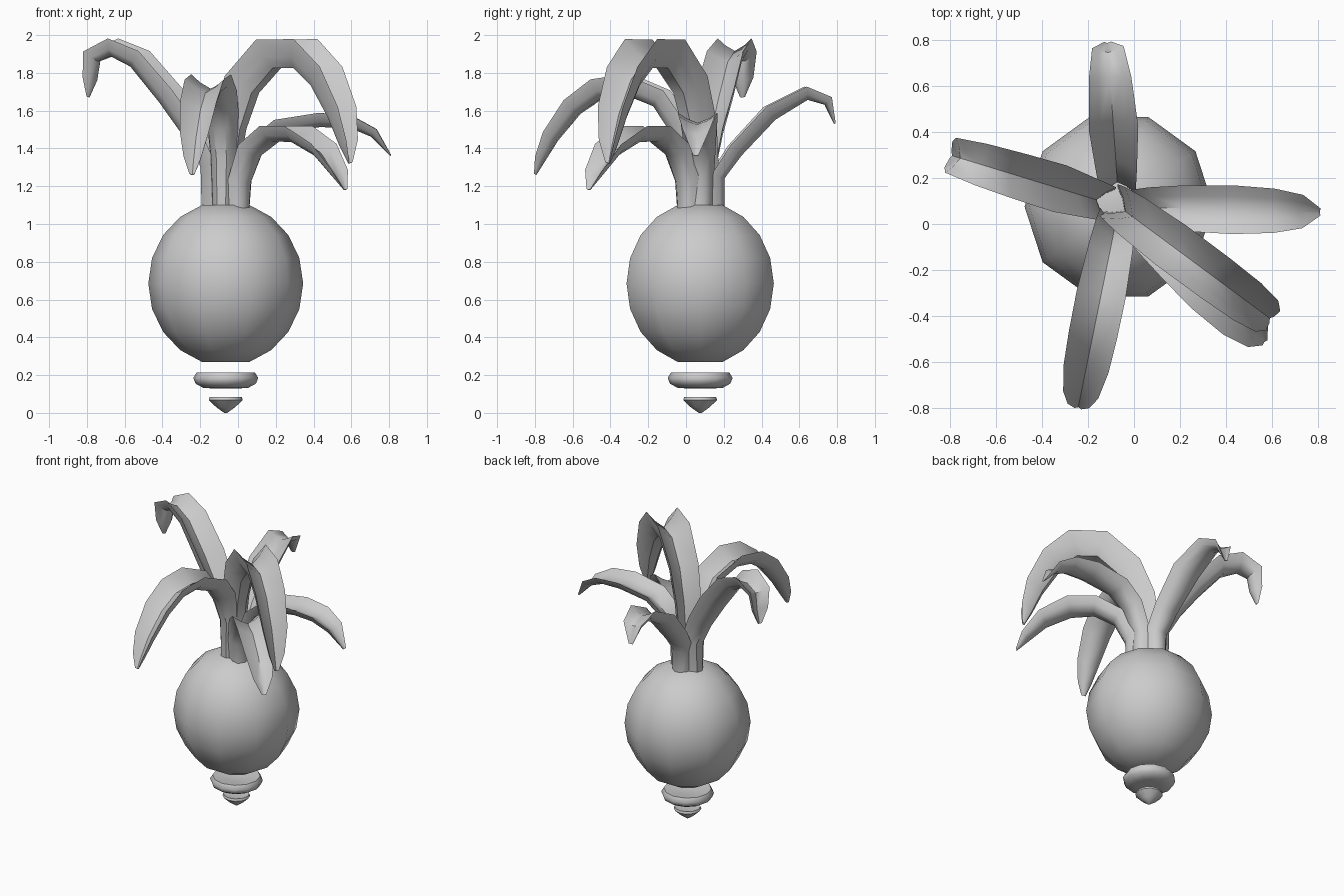
import bpy, bmesh
from math import sin, cos, radians, pi
from mathutils import Vector

if "Cube" in bpy.data.objects:
    bpy.data.objects.remove(bpy.data.objects["Cube"])

CX, CY = -0.065, 0.075


def finish(bm, name, angle=40):
    bmesh.ops.recalc_face_normals(bm, faces=bm.faces)
    me = bpy.data.meshes.new(name)
    bm.to_mesh(me)
    bm.free()
    ob = bpy.data.objects.new(name, me)
    bpy.context.collection.objects.link(ob)
    bpy.ops.object.select_all(action='DESELECT')
    ob.select_set(True)
    bpy.context.view_layer.objects.active = ob
    bpy.ops.object.shade_smooth_by_angle(angle=radians(angle))
    return ob


def loft(bm, rings):
    rows = [[bm.verts.new(p) for p in ring] for ring in rings]
    n = len(rows[0])
    for a, b in zip(rows, rows[1:]):
        for i in range(n):
            j = (i + 1) % n
            bm.faces.new((a[i], a[j], b[j], b[i]))
    bm.faces.new(rows[0])
    bm.faces.new(rows[-1])


def lathe(name, profile, sides=10, angle=60):
    bm = bmesh.new()
    loft(bm, [[(CX + r * cos(2 * pi * i / sides), CY + r * sin(2 * pi * i / sides), z)
               for i in range(sides)] for r, z in profile])
    return finish(bm, name, angle)


def interp(table, t):
    for (t0, a), (t1, b) in zip(table, table[1:]):
        if t <= t1:
            return a + (b - a) * (t - t0) / (t1 - t0)
    return table[-1][1]


WIDTH = [(0, .13), (.25, .165), (.55, .22), (.78, .19), (.92, .12), (1, .03)]
DEPTH = [(0, .75), (.3, .95), (.6, 1), (.8, .8), (.93, .5), (1, .1)]


def leaf(name, azimuth, depth, path):
    """Channel-shaped leaf: path is the keel line as (radius, height)."""
    a = radians(azimuth)
    out, side, up = Vector((cos(a), sin(a), 0)), Vector((-sin(a), cos(a), 0)), Vector((0, 0, 1))
    pts = [Vector(p) for p in path]
    run = [0]
    for p, q in zip(pts, pts[1:]):
        run.append(run[-1] + (q - p).length)
    rings = []
    for i, p in enumerate(pts):
        before = (p - pts[max(i - 1, 0)]).normalized()
        after = (pts[min(i + 1, len(pts) - 1)] - p).normalized()
        tan = (before + after).normalized()
        nrm = out * -tan.y + up * tan.x
        t = run[i] / run[-1]
        w, d = interp(WIDTH, t) / 2, interp(DEPTH, t) * depth
        base = Vector((CX, CY, 0)) + out * p.x + up * p.y
        # outer keel from rim to rim, then back along the inner groove
        section = [(-1, 1), (-.8, .4), (-.35, .04), (.35, .04), (.8, .4), (1, 1),
                   (.55, .62), (0, .32), (-.55, .62)]
        rings.append([base + side * (s * w) + nrm * (h * d) for s, h in section])
    bm = bmesh.new()
    loft(bm, rings)
    return finish(bm, name, 45)


# Bulb and the separate root pieces below it
lathe("bulb", [(.41 * cos(radians(k)), .685 + .436 * sin(radians(k)))
               for k in range(-72, 73, 18)])
lathe("root_ring", [(.08, .13), (.12, .133), (.16, .155), (.172, .185),
                    (.155, .213), (.12, .208), (.05, .195)], 12)
lathe("root_tip", [(.008, .0), (.05, .03), (.09, .068), (.085, .083), (.05, .075)], 12)

# Leaves
leaf("leaf_back", 94, .09,
     [(.13, 1.08), (.13, 1.24), (.22, 1.36), (.40, 1.55), (.57, 1.655), (.66, 1.63), (.71, 1.53)])
leaf("leaf_left", 163, .12,
     [(.13, 1.08), (.135, 1.3), (.22, 1.45), (.36, 1.64), (.52, 1.83), (.63, 1.885),
      (.70, 1.86), (.715, 1.76), (.755, 1.67)])
leaf("leaf_front", 258.5, .115,
     [(.12, 1.08), (.12, 1.35), (.17, 1.5), (.25, 1.62), (.40, 1.68), (.53, 1.66),
      (.65, 1.58), (.77, 1.44), (.84, 1.33), (.885, 1.26)])
leaf("leaf_front_right_high", -36.5, .17,
     [(.07, 1.08), (.08, 1.3), (.12, 1.5), (.20, 1.69), (.34, 1.82), (.47, 1.82),
      (.58, 1.73), (.69, 1.56), (.76, 1.41), (.81, 1.32)])
leaf("leaf_front_right_low", -43, .09,
     [(.15, 1.08), (.16, 1.22), (.23, 1.36), (.36, 1.435), (.51, 1.43), (.67, 1.36),
      (.79, 1.25), (.86, 1.18)])
leaf("leaf_right", -1.5, .08,
     [(.12, 1.08), (.12, 1.25), (.19, 1.40), (.29, 1.48), (.5, 1.51), (.66, 1.505),
      (.77, 1.46), (.87, 1.36)])
